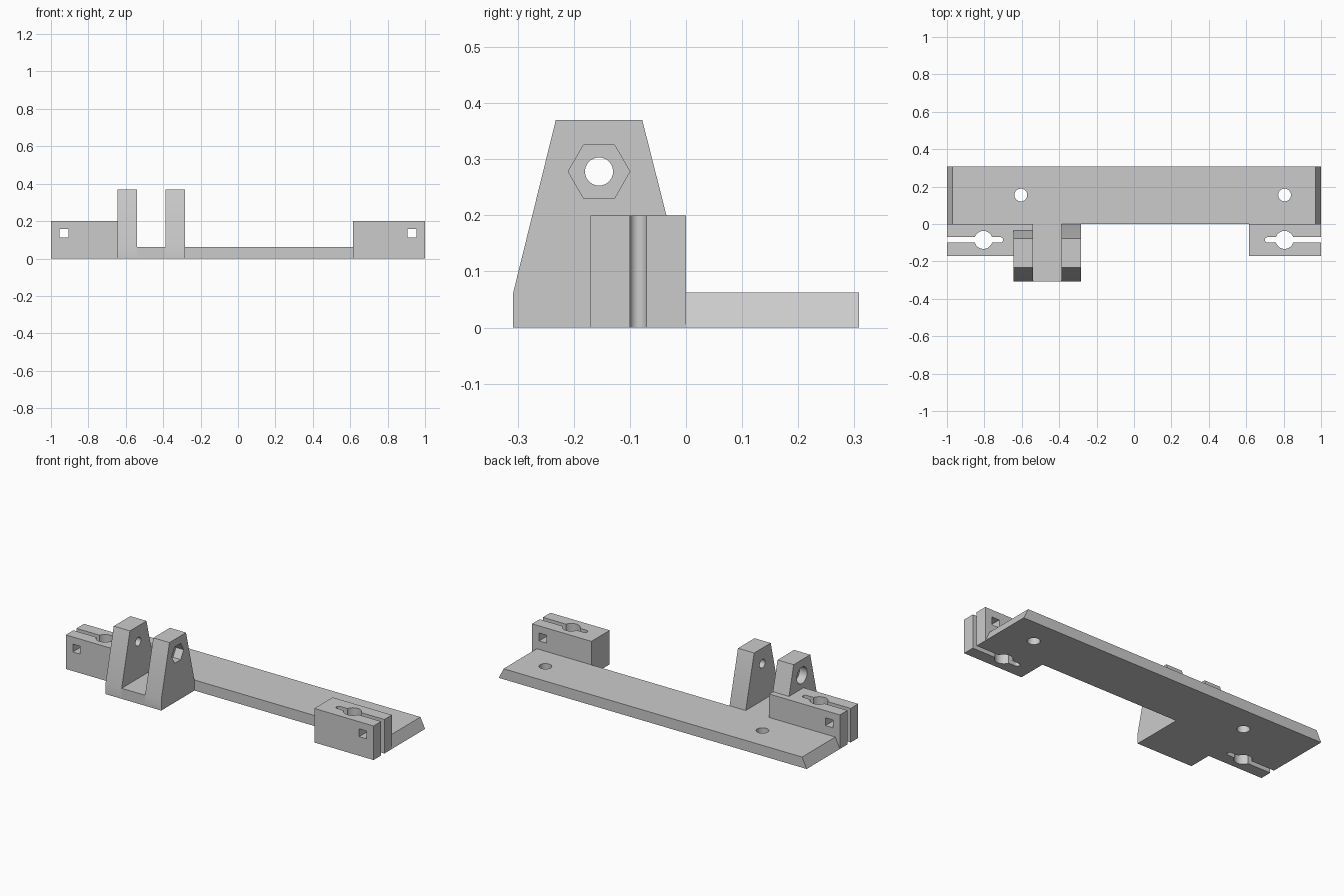
import bpy
import math
from mathutils import Matrix, Vector

default = bpy.data.objects.get("Cube")
if default:
    bpy.data.objects.remove(default, do_unlink=True)

# Single plain grey finish
grey = bpy.data.materials.new("plain grey")
grey.use_nodes = True
colour = (0.6, 0.6, 0.6, 1)
grey.diffuse_color = colour
grey.node_tree.nodes["Principled BSDF"].inputs["Base Color"].default_value = colour

# Extrusion frames: local profile (u, v) and depth w mapped to world axes
FRAMES = {
    "x": ((0, 1, 0), (0, 0, 1), (1, 0, 0)),
    "y": ((0, 0, 1), (1, 0, 0), (0, 1, 0)),
    "z": ((1, 0, 0), (0, 1, 0), (0, 0, 1)),
}


def prism(name, profile, axis, start, end):
    """Extrude a counter-clockwise profile along an axis."""
    u, v, w = (Vector(a) for a in FRAMES[axis])
    n = len(profile)
    verts = [u * p + v * q + w * d for d in (start, end) for p, q in profile]
    faces = [tuple(reversed(range(n))), tuple(range(n, 2 * n))]
    faces += [(i, (i + 1) % n, (i + 1) % n + n, i + n) for i in range(n)]
    mesh = bpy.data.meshes.new(name)
    mesh.from_pydata(verts, [], faces)
    mesh.materials.append(grey)
    obj = bpy.data.objects.new(name, mesh)
    bpy.context.collection.objects.link(obj)
    return obj


def rect(u0, u1, v0, v1):
    return [(u0, v0), (u1, v0), (u1, v1), (u0, v1)]


def ngon(u, v, radius, sides=48):
    return [(u + radius * math.cos(math.tau * i / sides),
             v + radius * math.sin(math.tau * i / sides)) for i in range(sides)]


def cut(obj, cutters):
    """Subtract the cutters, bake the result and smooth the bores."""
    for cutter in cutters:
        cutter.hide_render = True
        mod = obj.modifiers.new("cut", "BOOLEAN")
        mod.operation, mod.solver, mod.object = "DIFFERENCE", "EXACT", cutter
    graph = bpy.context.evaluated_depsgraph_get()
    baked = bpy.data.meshes.new_from_object(obj.evaluated_get(graph))
    obj.modifiers.clear()
    obj.data = baked
    for cutter in cutters:
        bpy.data.objects.remove(cutter, do_unlink=True)
    bpy.ops.object.select_all(action="DESELECT")
    obj.select_set(True)
    bpy.context.view_layer.objects.active = obj
    bpy.ops.object.shade_smooth_by_angle(angle=math.radians(30))


BASE, BLOCK_TOP, TOP = 0.062, 0.2, 0.37
FRONT, BACK = -0.308, 0.308

# Long mounting plate with sloping ends and two screw holes
# (the "y" frame lists its profile as z, x)
plate = prism("mounting_plate", [(0, -1), (BASE, -0.97), (BASE, 0.97), (0, 1)][::-1],
              "y", 0, BACK)
plate.data.flip_normals()
cut(plate, [prism("screw_cutter", ngon(x, 0.155, 0.034), "z", -0.1, 0.2)
            for x in (-0.605, 0.805)])

# Split clamp blocks: rod bore, slot with round end, square nut passage
for side, name, inner in ((-1, "right_clamp_block", -0.645), (1, "left_clamp_block", 0.615)):
    block = prism(name, rect(*sorted((inner, side)), -0.17, 0), "z", 0, BLOCK_TOP)
    mid = -0.085
    slot_x = sorted((side * 0.715, side * 1.1))
    nut_x = side * 0.93
    cut(block, [
        prism("slot_cutter", rect(*slot_x, mid - 0.015, mid + 0.015), "z", -0.1, 0.3),
        prism("slot_end_cutter", ngon(side * 0.715, mid, 0.015, 24), "z", -0.1, 0.3),
        prism("bore_cutter", ngon(side * 0.805, mid, 0.048), "z", -0.1, 0.3),
        prism("nut_cutter", rect(0.112, 0.158, nut_x - 0.024, nut_x + 0.024), "y", -0.3, 0.1),
    ])

# Floor of the hinge between its two lugs
prism("hinge_floor", rect(-0.54, -0.388, FRONT, 0), "z", 0, BASE)

# Tapered hinge lugs; the right one steps into the clamp block
PIVOT = (-0.155, 0.278)
front_edge = [(FRONT, BASE), (FRONT, 0), (0, 0)]
crown = [(-0.078, TOP), (-0.232, TOP)]
stepped = front_edge + [(0, BLOCK_TOP), (-0.035, BLOCK_TOP)] + crown
tapered = front_edge + [(0, BASE)] + crown

right_lug = prism("right_hinge_lug", stepped, "x", -0.645, -0.54)
cut(right_lug, [
    prism("pin_cutter", ngon(*PIVOT, 0.025), "x", -0.8, -0.4),
    prism("head_cutter", ngon(*PIVOT, 0.048), "x", -0.8, -0.595),
])
left_lug = prism("left_hinge_lug", tapered, "x", -0.388, -0.283)
cut(left_lug, [
    prism("pin_cutter", ngon(*PIVOT, 0.025), "x", -0.5, -0.2),
    prism("hex_cutter", ngon(*PIVOT, 0.055, 6), "x", -0.333, -0.2),
])
